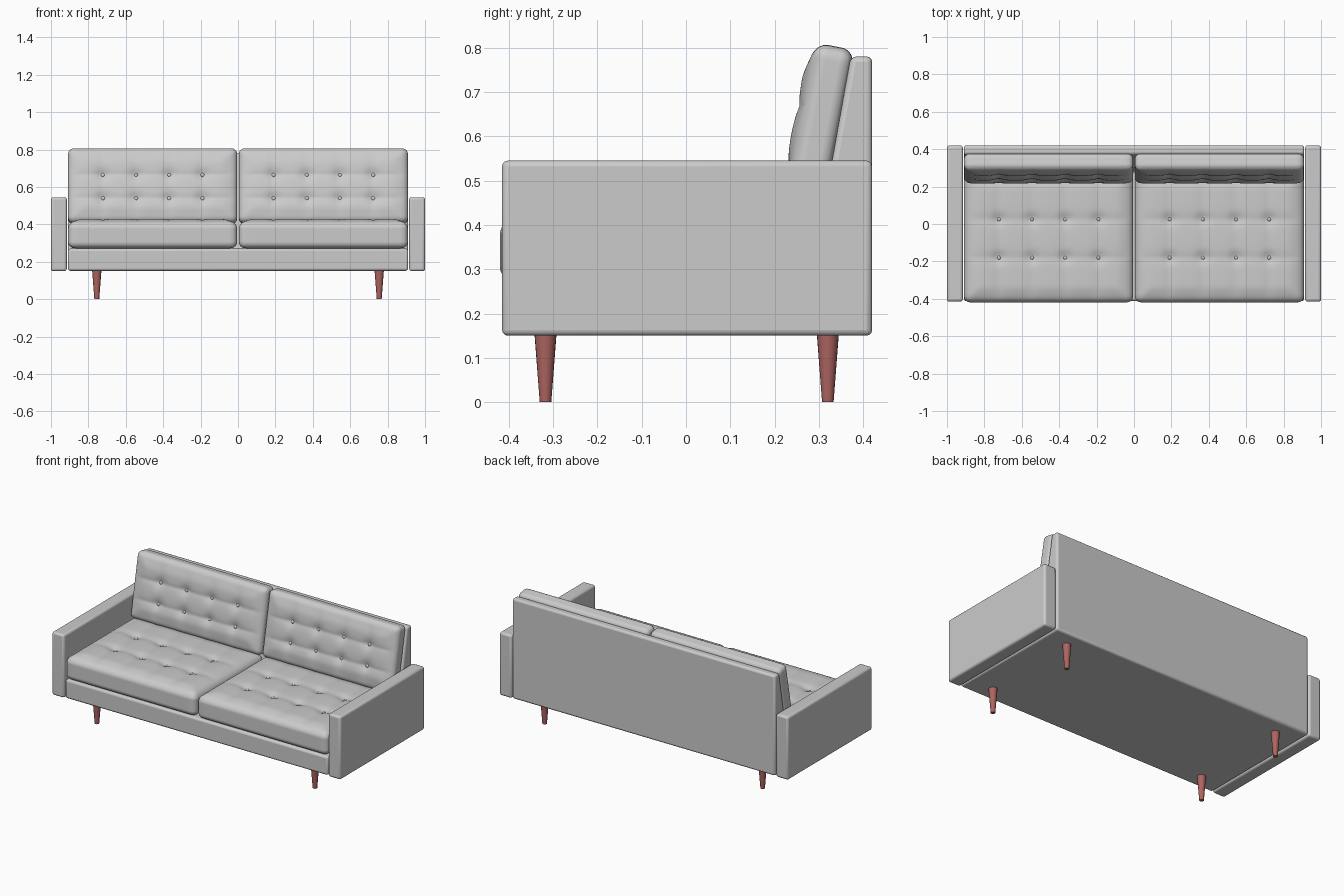
import bpy, bmesh, math
from mathutils import Vector, Matrix

if "Cube" in bpy.data.objects:
    bpy.data.objects.remove(bpy.data.objects["Cube"])

wood = bpy.data.materials.new("leg_wood")
wood.diffuse_color = (0.42, 0.13, 0.12, 1)
wood.use_nodes = True
wood.node_tree.nodes["Principled BSDF"].inputs["Base Color"].default_value = wood.diffuse_color

COLS = (-0.266, -0.089, 0.089, 0.266)  # button columns on every cushion


def finish(bm, name, matrix=None, bevel=0, mat=None, angle=35):
    bmesh.ops.recalc_face_normals(bm, faces=bm.faces)
    me = bpy.data.meshes.new(name)
    bm.to_mesh(me)
    bm.free()
    ob = bpy.data.objects.new(name, me)
    bpy.context.collection.objects.link(ob)
    if matrix:
        ob.matrix_world = matrix
    if mat:
        me.materials.append(mat)
    if bevel:
        m = ob.modifiers.new("bevel", "BEVEL")
        m.width, m.segments = bevel, 3
        m.limit_method = 'ANGLE'
    bpy.ops.object.select_all(action='DESELECT')
    ob.select_set(True)
    bpy.context.view_layer.objects.active = ob
    bpy.ops.object.shade_smooth_by_angle(angle=math.radians(angle))
    return ob


def side_profile(name, x0, x1, pts, bevel):
    """Extrude a (y, z) outline from x0 to x1."""
    bm = bmesh.new()
    face = bm.faces.new([bm.verts.new((x0, y, z)) for y, z in pts])
    ext = bmesh.ops.extrude_face_region(bm, geom=[face])
    bmesh.ops.translate(bm, vec=(x1 - x0, 0, 0),
                        verts=[v for v in ext["geom"] if isinstance(v, bmesh.types.BMVert)])
    return finish(bm, name, bevel=bevel)


def tuft(x, y, half, rows, crown):
    """Height of the padded face: crowned, with creases and button dips."""
    edge = min(half.x - abs(x), half.y - abs(y))
    t = max(0.0, min(1.0, edge / 0.09))
    fade = t * t * (3 - 2 * t)
    dx = min(abs(x - c) for c in COLS)
    dy = min(abs(y - r) for r in rows)
    crease = 0.007 * math.exp(-dx / 0.022) + 0.007 * math.exp(-dy / 0.022)
    dip = 0.012 * math.exp(-(dx * dx + dy * dy) / 0.03 ** 2)
    return fade * (crown - crease - dip)


def cushion(name, size, radius, rows, crown, matrix):
    half = Vector(size) / 2
    bm = bmesh.new()
    bmesh.ops.create_cube(bm, size=2)
    bmesh.ops.subdivide_edges(bm, edges=bm.edges[:], cuts=43, use_grid_fill=True)
    for v in bm.verts:
        p = Vector([c * h for c, h in zip(v.co, half)])
        core = Vector([max(-(h - radius), min(h - radius, c)) for c, h in zip(p, half)])
        p = core + (p - core).normalized() * radius
        if v.co.z > 0.999:
            p.z += tuft(p.x, p.y, half, rows, crown)
        v.co = p
    finish(bm, name, matrix, angle=60)
    # buttons sunk in the dips
    bm = bmesh.new()
    for x in COLS:
        for y in rows:
            z = half.z + tuft(x, y, half, rows, crown) + 0.003
            bmesh.ops.create_uvsphere(bm, u_segments=12, v_segments=8, radius=0.011,
                                      matrix=Matrix.Translation((x, y, z)) @ Matrix.Diagonal((1, 1, 0.6, 1)))
    finish(bm, name + "_buttons", matrix, angle=60)


# base and wedge-shaped back in one L-shaped frame
side_profile("frame", -0.91, 0.91,
             [(-0.412, 0.152), (0.42, 0.152), (0.42, 0.78), (0.372, 0.78),
              (0.28, 0.27), (-0.412, 0.27)], 0.013)

for side, s in (("left", -1), ("right", 1)):
    # arm
    side_profile(side + "_arm", s * 0.915, s * 1.0,
                 [(-0.415, 0.15), (0.42, 0.15), (0.42, 0.545), (-0.415, 0.545)], 0.013)
    # seat and back cushions
    cushion(side + "_seat_cushion", (0.904, 0.69, 0.14), 0.035, (-0.105, 0.10), 0.018,
            Matrix.Translation((s * 0.4565, -0.075, 0.342)))
    cushion(side + "_back_cushion", (0.904, 0.405, 0.09), 0.03, (-0.073, 0.054), 0.015,
            Matrix.Translation((s * 0.4565, 0.298, 0.604)) @ Matrix.Rotation(math.radians(79), 4, 'X'))
    # tapered legs
    for end, y in (("front", -0.317), ("back", 0.32)):
        bm = bmesh.new()
        bmesh.ops.create_cone(bm, cap_ends=True, segments=20, radius1=0.013, radius2=0.025, depth=0.156)
        finish(bm, f"{side}_{end}_leg", Matrix.Translation((s * 0.755, y, 0.078)), mat=wood)
